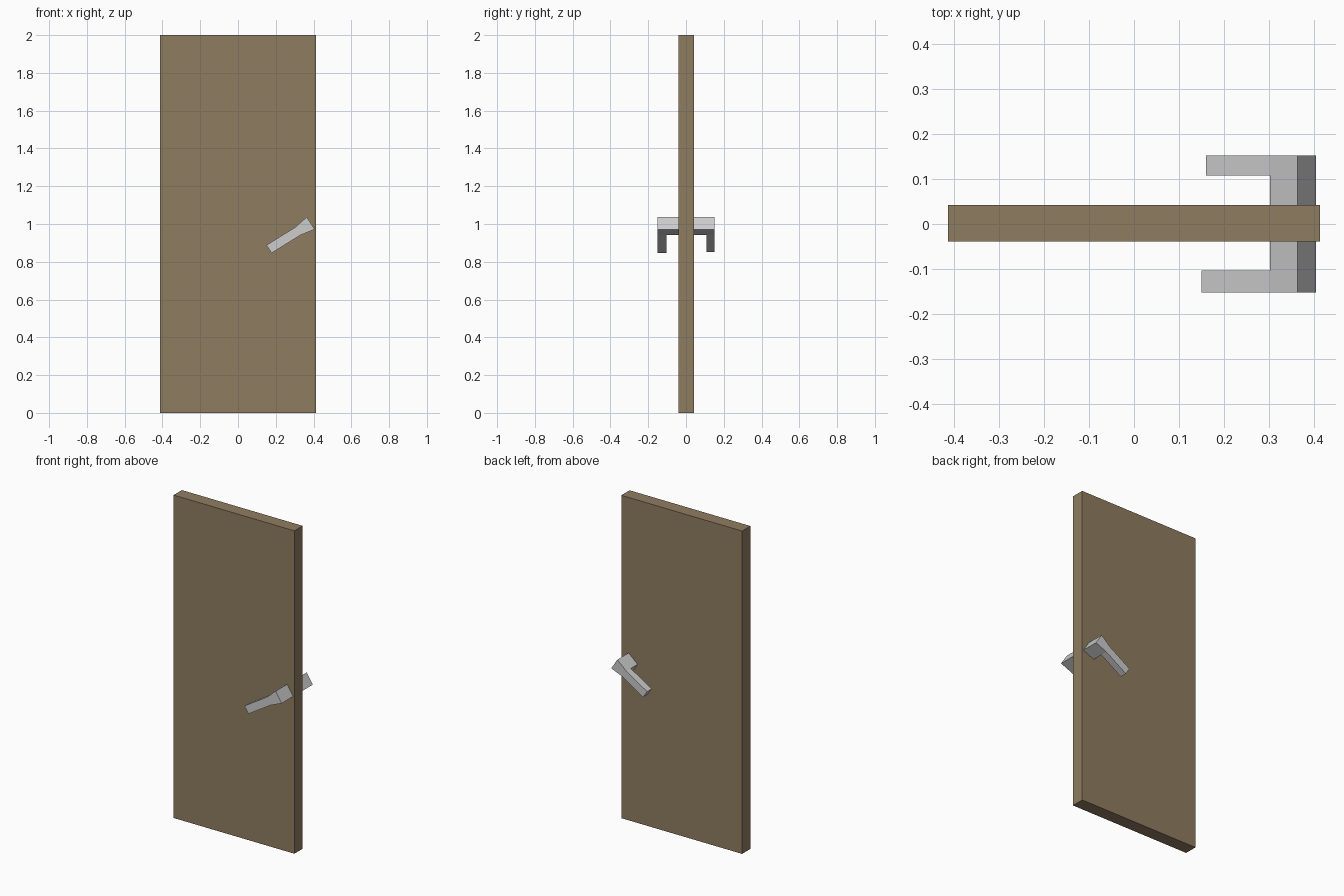
import bpy, bmesh
from mathutils import Vector

if "Cube" in bpy.data.objects:
    bpy.data.objects.remove(bpy.data.objects["Cube"])


def material(name, color):
    m = bpy.data.materials.new(name)
    m.diffuse_color = (*color, 1)
    m.use_nodes = True
    m.node_tree.nodes["Principled BSDF"].inputs["Base Color"].default_value = m.diffuse_color
    return m


WOOD = material("brown wood", (0.275, 0.202, 0.117))
METAL = material("light grey metal", (0.604, 0.604, 0.604))


def finish(name, bm, mat):
    bmesh.ops.recalc_face_normals(bm, faces=bm.faces)
    me = bpy.data.meshes.new(name)
    bm.to_mesh(me)
    bm.free()
    me.materials.append(mat)
    ob = bpy.data.objects.new(name, me)
    bpy.context.collection.objects.link(ob)
    return ob


# Door panel
Y_FRONT, Y_BACK = -0.039, 0.042
bm = bmesh.new()
bmesh.ops.create_cube(bm, size=1)
for v in bm.verts:
    v.co.x *= 0.828
    v.co.y = Y_BACK if v.co.y > 0 else Y_FRONT
    v.co.z = 2 * (v.co.z + 0.5)
finish("door_panel", bm, WOOD)

# Lever handle: tilted tapered neck out of the door, arm sweeping down toward the middle
HEAD = Vector((0.385, 0, 1.0045))
ALONG = Vector((-0.849, 0, -0.528))
UP = Vector((-0.54, 0, 0.84)).normalized()
NECK_LEN = 0.081


def handle(name, y_door, y_inner, y_outer, length):
    bm = bmesh.new()
    joint = HEAD + ALONG * NECK_LEN
    outline = [HEAD + UP * 0.0385, HEAD - UP * 0.0385,
               joint - UP * 0.025, joint + UP * 0.025]
    rings = [[bm.verts.new((p.x, y, p.z)) for p in outline]
             for y in (y_door, y_inner, y_outer)]
    bm.faces.new(rings[0])
    bm.faces.new(rings[2])
    root = None
    for a, b in zip(rings, rings[1:]):
        for i in range(4):
            j = (i + 1) % 4
            f = bm.faces.new((a[i], a[j], b[j], b[i]))
            if i == 2:
                root = f        # last one is the outer half, where the arm starts
    # Arm pulled out of the neck
    res = bmesh.ops.extrude_discrete_faces(bm, faces=[root])
    for v in res["faces"][0].verts:
        v.co += ALONG * (length - NECK_LEN)
    bmesh.ops.remove_doubles(bm, verts=bm.verts, dist=1e-5)
    return finish(name, bm, METAL)


handle("front_handle", Y_FRONT, -0.103, -0.152, 0.260)
handle("back_handle", Y_BACK, 0.108, 0.152, 0.249)
